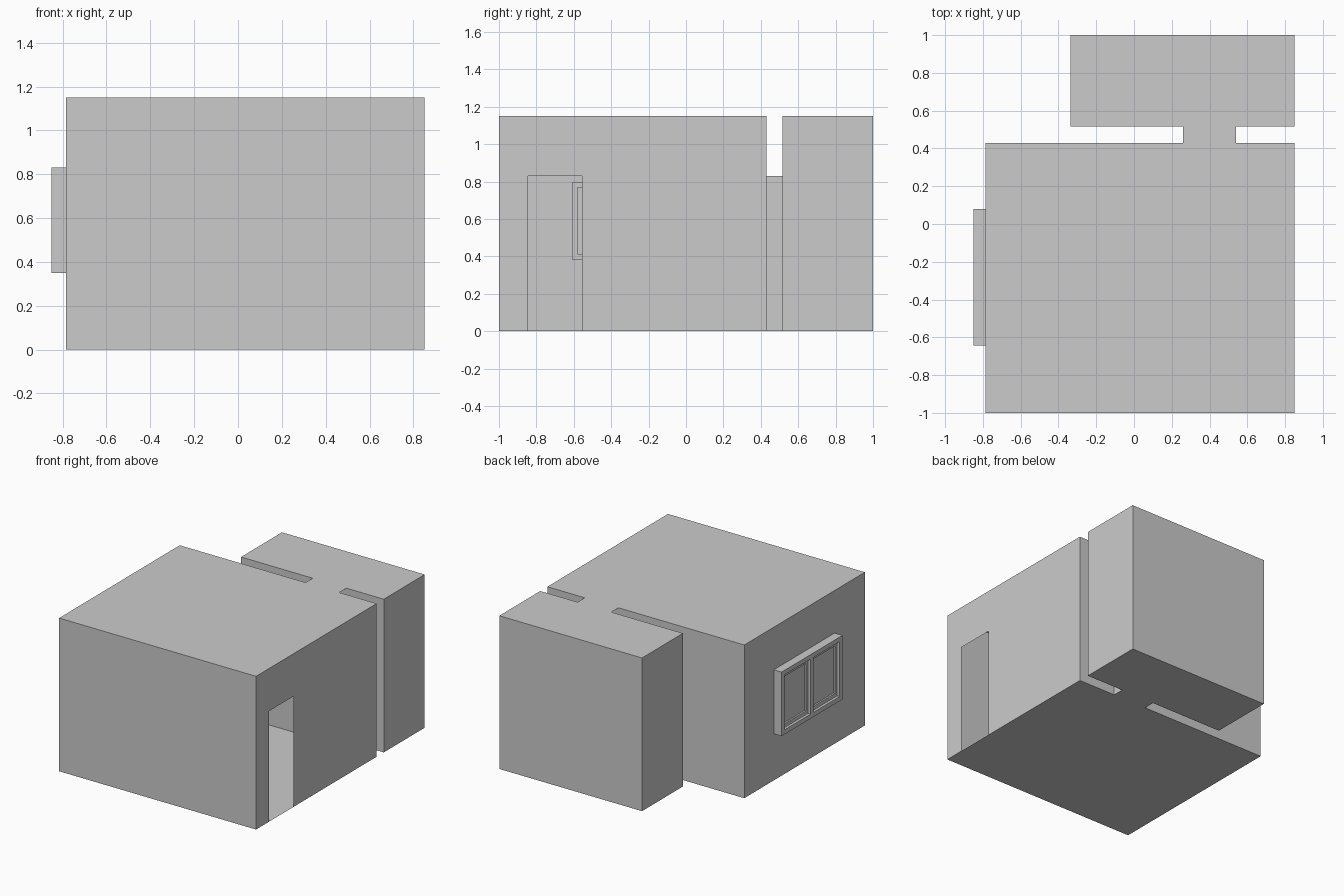
import bpy, bmesh

if "Cube" in bpy.data.objects:
    bpy.data.objects.remove(bpy.data.objects["Cube"])

H, DOOR = 1.15, 0.83            # room height, door head height
X0, X1, XB = -0.785, 0.85, -0.335
Y0, Y1, Y2, Y3 = -1.0, 0.43, 0.515, 1.0
PA, PB = 0.26, 0.54             # passage sides


def make(name, polys):
    """Mesh object from a list of polygons (lists of points)."""
    bm = bmesh.new()
    for p in polys:
        bm.faces.new([bm.verts.new(v) for v in p])
    bmesh.ops.remove_doubles(bm, verts=bm.verts, dist=1e-5)
    bmesh.ops.recalc_face_normals(bm, faces=bm.faces)
    me = bpy.data.meshes.new(name)
    bm.to_mesh(me)
    bm.free()
    ob = bpy.data.objects.new(name, me)
    bpy.context.collection.objects.link(ob)
    return ob


def rect(axis, pos, a, b, z0, z1):
    """Upright rectangle on the plane axis = pos."""
    pts = [(a, z0), (b, z0), (b, z1), (a, z1)]
    return [(pos, u, z) if axis == 'x' else (u, pos, z) for u, z in pts]


def wall(name, axis, pos, a, b, hole=None):
    """Thin wall, optionally with one rectangular opening."""
    if hole is None:
        return make(name, [rect(axis, pos, a, b, 0, H)])
    c, d, z0, z1 = hole
    parts = [(a, c, 0, H), (d, b, 0, H), (c, d, z1, H)]
    if z0 > 0:
        parts.append((c, d, 0, z0))
    return make(name, [rect(axis, pos, *p) for p in parts])


def ring(name, y0, y1, z0, z1, border, xa, xb):
    """Rectangular window frame with depth along x."""
    def loop(x, i):
        return rect('x', x, y0 + i, y1 - i, z0 + i, z1 - i)
    loops = [loop(xa, 0), loop(xa, border), loop(xb, border), loop(xb, 0)]
    polys = []
    for k in range(4):
        p, q = loops[k], loops[(k + 1) % 4]
        for i in range(4):
            j = (i + 1) % 4
            polys.append([p[i], p[j], q[j], q[i]])
    return make(name, polys)


# Floor and ceiling share one outline
outline = [(X0, Y0), (X1, Y0), (X1, Y1), (PB, Y1), (PB, Y2), (X1, Y2),
           (X1, Y3), (XB, Y3), (XB, Y2), (PA, Y2), (PA, Y1), (X0, Y1)]
make("floor", [[(x, y, 0) for x, y in outline]])
make("ceiling", [[(x, y, H) for x, y in outline]])

# Main room walls
WIN = (-0.642, 0.08, 0.35, 0.83)
wall("main_front_wall", 'y', Y0, X0, X1)
wall("main_right_wall", 'x', X1, Y0, Y1, (-0.845, -0.555, 0, DOOR))
wall("main_left_wall", 'x', X0, Y0, Y1, WIN)
wall("main_back_wall", 'y', Y1, X0, X1, (PA, PB, 0, DOOR))

# Small room walls
wall("small_front_wall", 'y', Y2, XB, X1, (PA, PB, 0, DOOR))
wall("small_right_wall", 'x', X1, Y2, Y3)
wall("small_left_wall", 'x', XB, Y2, Y3)
wall("small_back_wall", 'y', Y3, XB, X1)

# Passage lining between the rooms
make("passage_lining", [rect('x', PA, Y1, Y2, 0, DOOR),
                        rect('x', PB, Y1, Y2, 0, DOOR),
                        [(PA, Y1, DOOR), (PB, Y1, DOOR),
                         (PB, Y2, DOOR), (PA, Y2, DOOR)]])

# Window: outer frame, mullion, two sashes with panes
B, XO = 0.04, -0.85
y0, y1, z0, z1 = WIN
ring("window_frame", y0, y1, z0, z1, B * 0.85, XO, X0)
mid, half = (y0 + y1) / 2, 0.017
bpy.ops.mesh.primitive_cube_add(size=1, location=((XO + X0) / 2, mid, (z0 + z1) / 2))
mullion = bpy.context.object
mullion.name = "window_mullion"
mullion.scale = (X0 - XO, 2 * half, z1 - z0 - 1.7 * B)
b = B * 0.85
for side, a, c in (("right", y0 + b, mid - half), ("left", mid + half, y1 - b)):
    ring(f"window_sash_{side}", a, c, z0 + b, z1 - b, 0.028, XO + 0.02, X0 - 0.015)
    make(f"window_pane_{side}",
         [rect('x', (XO + X0) / 2, a + 0.028, c - 0.028, z0 + b + 0.028, z1 - b - 0.028)])
